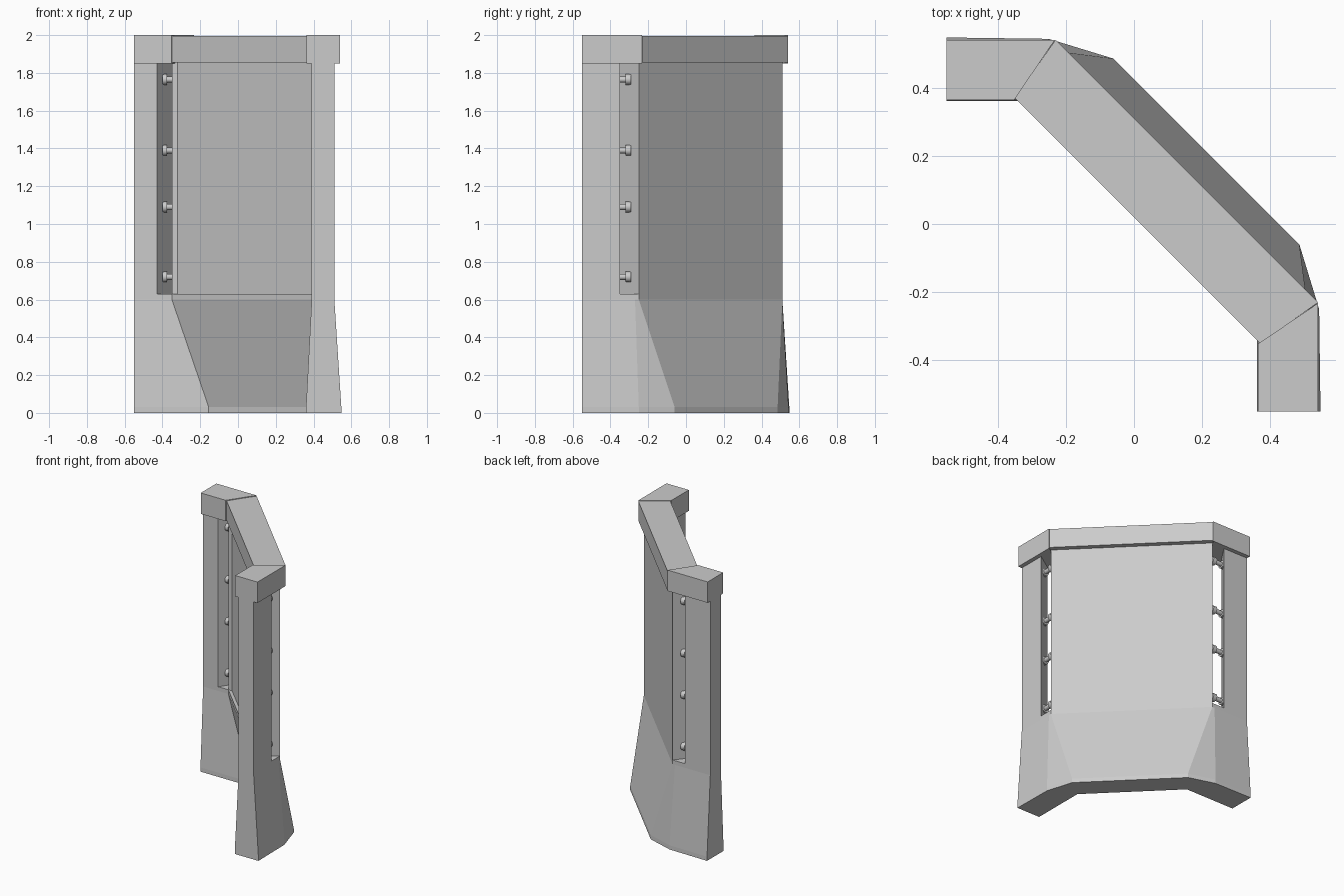
import bpy, bmesh
from mathutils import Vector

cube = bpy.data.objects.get("Cube")
if cube:
    bpy.data.objects.remove(cube)

grey = bpy.data.materials.new("light_grey")
grey.use_nodes = True
COLOUR = (0.6, 0.6, 0.6, 1)
grey.diffuse_color = COLOUR
grey.node_tree.nodes["Principled BSDF"].inputs["Base Color"].default_value = COLOUR
END = -0.55


def loft(name, rings):
    """Closed solid through (z, outline) rings with equal point counts."""
    bm = bmesh.new()
    loops = [[bm.verts.new((x, y, z)) for x, y in pts] for z, pts in rings]
    count = len(loops[0])
    bm.faces.new(loops[0])
    bm.faces.new(loops[-1])
    for low, high in zip(loops, loops[1:]):
        for i in range(count):
            j = (i + 1) % count
            bm.faces.new((low[i], low[j], high[j], high[i]))
    bmesh.ops.recalc_face_normals(bm, faces=bm.faces[:])
    mesh = bpy.data.meshes.new(name)
    bm.to_mesh(mesh)
    bm.free()
    mesh.materials.append(grey)
    obj = bpy.data.objects.new(name, mesh)
    bpy.context.collection.objects.link(obj)
    return obj


def prism(name, pts, z0, z1):
    return loft(name, [(z0, pts), (z1, pts)])


def swap(pts):
    """Mirror across the diagonal x = y, keeping the loop direction."""
    return [(y, x) for x, y in reversed(pts)]


def rod(name, a, b, radius):
    a, b = Vector(a), Vector(b)
    bpy.ops.mesh.primitive_cylinder_add(vertices=16, radius=radius, depth=(b - a).length,
                                        location=(a + b) / 2)
    obj = bpy.context.object
    obj.name = name
    obj.rotation_euler = (b - a).to_track_quat('Z', 'Y').to_euler()
    obj.data.materials.append(grey)
    bpy.ops.object.shade_smooth_by_angle()


# Base: the diagonal middle leans outward towards the foot
foot_half = [(-0.155, 0.36), (END, 0.36), (END, 0.547), (-0.25, 0.543), (-0.06, 0.485)]
neck_half = [(-0.35, 0.39), (END, 0.39), (END, 0.51), (-0.27, 0.51), (-0.25, 0.51)]
foot = foot_half + swap(foot_half)
neck = neck_half + swap(neck_half)
loft("base", [(0, foot), (0.03, foot), (0.6, neck), (0.63, neck)])

# Diagonal wall panel with mitred ends
panel_half = [(-0.32, 0.39), (-0.35, 0.39), (-0.25, 0.51)]
prism("wall_panel", panel_half + swap(panel_half), 0.62, 1.88)

# Diagonal rail on top
rail_half = [(-0.35, 0.37), (-0.23, 0.54)]
prism("top_rail", rail_half + swap(rail_half), 1.855, 1.995)

post = [(END, 0.39), (-0.43, 0.39), (-0.35, 0.51), (END, 0.51)]
cap = [(END, 0.363), (-0.352, 0.363), (-0.232, 0.54), (END, 0.54)]
for side, place in (("back", lambda p: p), ("left", swap)):
    # Side post and its cap
    prism(side + "_post", place(post), 0.62, 1.88)
    prism(side + "_cap", place(cap), 1.85, 2.0)
    # Pegs bridging the slot, with a collar at each end
    post_end, collar_a, collar_b, panel_end = place([(-0.4, 0.45), (-0.375, 0.45),
                                                     (-0.32, 0.45), (-0.29, 0.45)])
    if side == "left":
        post_end, collar_a, collar_b, panel_end = panel_end, collar_b, collar_a, post_end
    for z in (0.72, 1.09, 1.39, 1.765):
        rod(side + "_peg", (*post_end, z), (*panel_end, z), 0.016)
        rod(side + "_post_collar", (*post_end, z), (*collar_a, z), 0.028)
        rod(side + "_panel_collar", (*collar_b, z), (*panel_end, z), 0.028)
